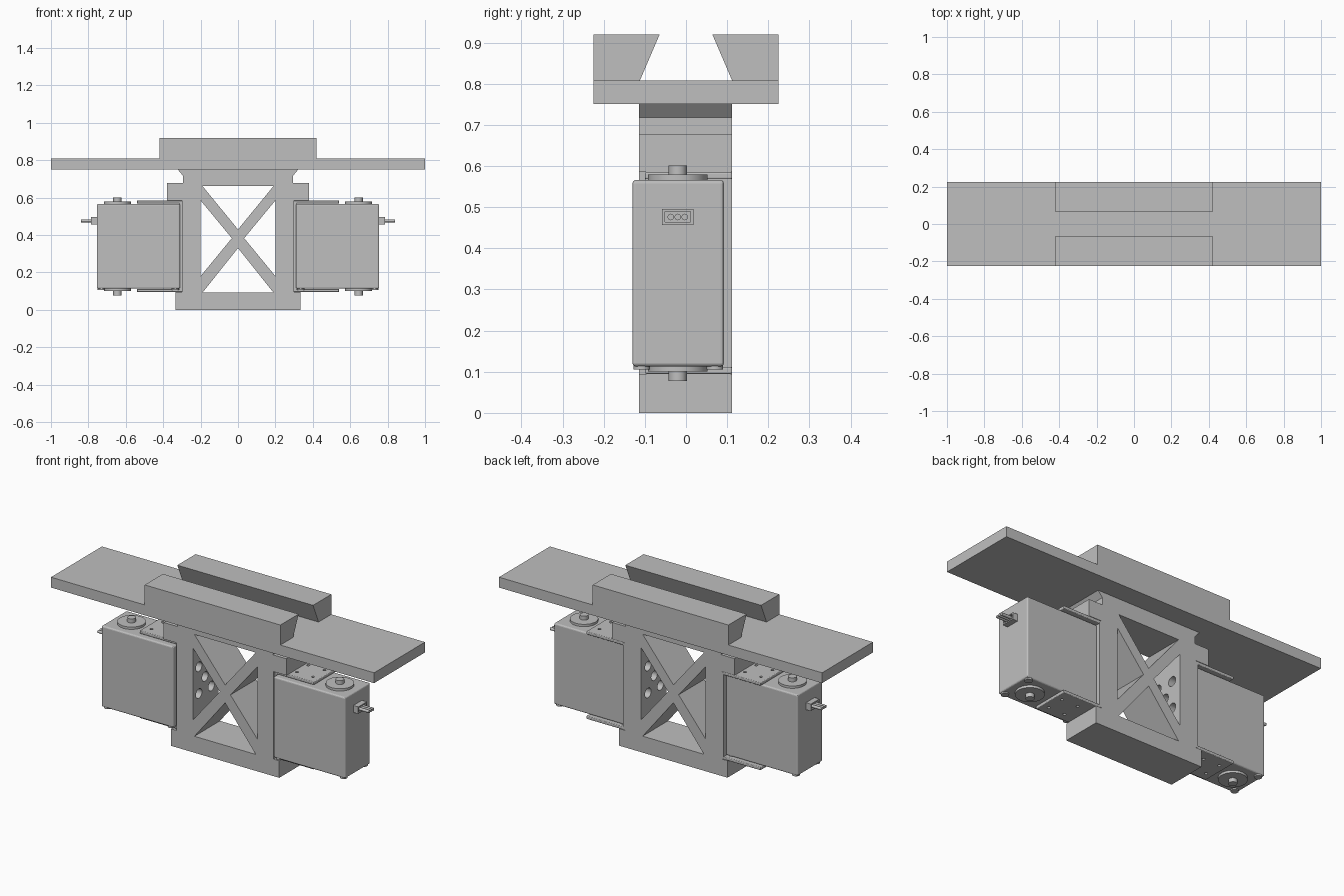
import bpy, bmesh, math
from mathutils import Matrix, Vector

if "Cube" in bpy.data.objects:
    bpy.data.objects.remove(bpy.data.objects["Cube"], do_unlink=True)

grey = bpy.data.materials.new("plain_grey")
grey.use_nodes = True
GREY = (0.52, 0.52, 0.52, 1)
grey.diffuse_color = GREY
grey.node_tree.nodes["Principled BSDF"].inputs["Base Color"].default_value = GREY


def activate(ob):
    bpy.ops.object.select_all(action="DESELECT")
    ob.select_set(True)
    bpy.context.view_layer.objects.active = ob


def finish(bm, name, smooth=False):
    bmesh.ops.recalc_face_normals(bm, faces=bm.faces)
    me = bpy.data.meshes.new(name)
    bm.to_mesh(me)
    bm.free()
    ob = bpy.data.objects.new(name, me)
    bpy.context.collection.objects.link(ob)
    me.materials.append(grey)
    if smooth:
        activate(ob)
        bpy.ops.object.shade_smooth_by_angle(angle=math.radians(35))
    return ob


def box(name, x, y, z, bevel=0.0):
    bm = bmesh.new()
    bmesh.ops.create_cube(bm, size=1)
    for v in bm.verts:
        v.co = Vector([(a + b) / 2 + c * (b - a)
                       for c, (a, b) in zip(v.co, (sorted(x), sorted(y), sorted(z)))])
    if bevel:
        bmesh.ops.bevel(bm, geom=bm.edges[:], offset=bevel, segments=3,
                        profile=0.5, affect="EDGES")
    return finish(bm, name)


def cylinder(name, centre, radius, length, axis="Z", sides=32):
    bm = bmesh.new()
    bmesh.ops.create_cone(bm, cap_ends=True, segments=sides, radius1=radius,
                          radius2=radius, depth=length)
    if axis == "X":
        bm.transform(Matrix.Rotation(math.pi / 2, 4, "Y"))
    bm.transform(Matrix.Translation(centre))
    return finish(bm, name, True)


def prism(name, points, offset):
    """Closed solid between an outline and its copy moved by the offset."""
    bm = bmesh.new()
    near = [bm.verts.new(p) for p in points]
    far = [bm.verts.new(Vector(p) + Vector(offset)) for p in points]
    bm.faces.new(near)
    bm.faces.new(far[::-1])
    for i in range(len(near)):
        bm.faces.new((near[i - 1], far[i - 1], far[i], near[i]))
    return finish(bm, name)


def cut(target, cutter):
    mod = target.modifiers.new("cut", "BOOLEAN")
    mod.operation = "DIFFERENCE"
    mod.solver = "EXACT"
    mod.object = cutter
    activate(target)
    bpy.ops.object.modifier_apply(modifier=mod.name)
    bpy.data.objects.remove(cutter, do_unlink=True)


# Top plate and the two undercut rails
box("top_plate", (-1, 1), (-0.225, 0.225), (0.75, 0.808))
for side, s in (("front", -1), ("back", 1)):
    section = ((0.225, 0.808), (0.225, 0.92), (0.064, 0.92), (0.112, 0.808))
    prism(side + "_rail", [(-0.42, s * y, z) for y, z in section], (0.84, 0, 0))

# Central frame with stepped outline
half = [(0.335, 0), (0.335, 0.095), (0.30, 0.095), (0.30, 0.585), (0.38, 0.585),
        (0.38, 0.678), (0.295, 0.678), (0.295, 0.718), (0.322, 0.75)]
outline = half + [(-x, z) for x, z in reversed(half)]
frame = prism("centre_frame", [(x, -0.114, z) for x, z in outline], (0, 0.226, 0))

# Triangular windows that leave the cross brace
for tri in (((-0.19, 0.662), (0.19, 0.662), (0, 0.43)),
            ((-0.19, 0.092), (0.19, 0.092), (0, 0.33)),
            ((-0.2, 0.585), (-0.2, 0.18), (-0.033, 0.383)),
            ((0.2, 0.585), (0.2, 0.18), (0.033, 0.383))):
    cut(frame, prism("window_cutter", [(x, -0.2, z) for x, z in tri], (0, 0.4, 0)))

# Bolt holes in the frame side walls
for s in (-1, 1):
    for y, z in ((0, 0), (-0.055, 0.075), (0.055, 0.075), (-0.055, -0.075), (0.055, -0.075)):
        cut(frame, cylinder("hole_cutter", (s * 0.25, y - 0.005, 0.383 + z), 0.027, 0.14, "X", 20))

# Motors, their brackets and fittings on both sides
MY, MX = -0.02, 0.645
for side, s in (("left", 1), ("right", -1)):
    box(side + "_motor_body", (s * 0.31, s * 0.755), (-0.13, 0.092), (0.113, 0.566), 0.008)
    for x in (0.335, 0.73):
        for y in (-0.108, 0.07):
            cylinder(side + "_motor_screw", (s * x, y, 0.116), 0.02, 0.02)

    # Output discs and shafts above and below
    for end, disc_z, shaft_z in (("top", 0.571, 0.585), ("bottom", 0.108, 0.094)):
        cylinder(f"{side}_{end}_disc", (s * MX, MY, disc_z), 0.072, 0.016, sides=48)
        cylinder(f"{side}_{end}_shaft", (s * MX, MY, shaft_z), 0.022, 0.032)

    # Socket with three pins
    socket = box(side + "_socket", (s * 0.75, s * 0.785), (-0.058, 0.018), (0.457, 0.496))
    cut(socket, box("socket_cutter", (s * 0.765, s * 0.8), (-0.051, 0.011), (0.464, 0.489)))
    for i in (-1, 0, 1):
        cylinder(side + "_pin", (s * 0.8, MY + i * 0.017, 0.476), 0.008, 0.08, "X", 12)

    # U-shaped bracket
    box(side + "_bracket_web", (s * 0.298, s * 0.312), (-0.1, 0.112), (0.097, 0.583))
    for end, z0, z1 in (("top", 0.568, 0.585), ("bottom", 0.095, 0.112)):
        flange = box(f"{side}_{end}_flange", (s * 0.298, s * 0.54), (-0.1, 0.112), (z0, z1), 0.004)
        for x in (0.4, 0.5):
            for y in (-0.05, 0.05):
                cut(flange, cylinder("hole_cutter", (s * x, y, z0), 0.008, 0.1, sides=12))
